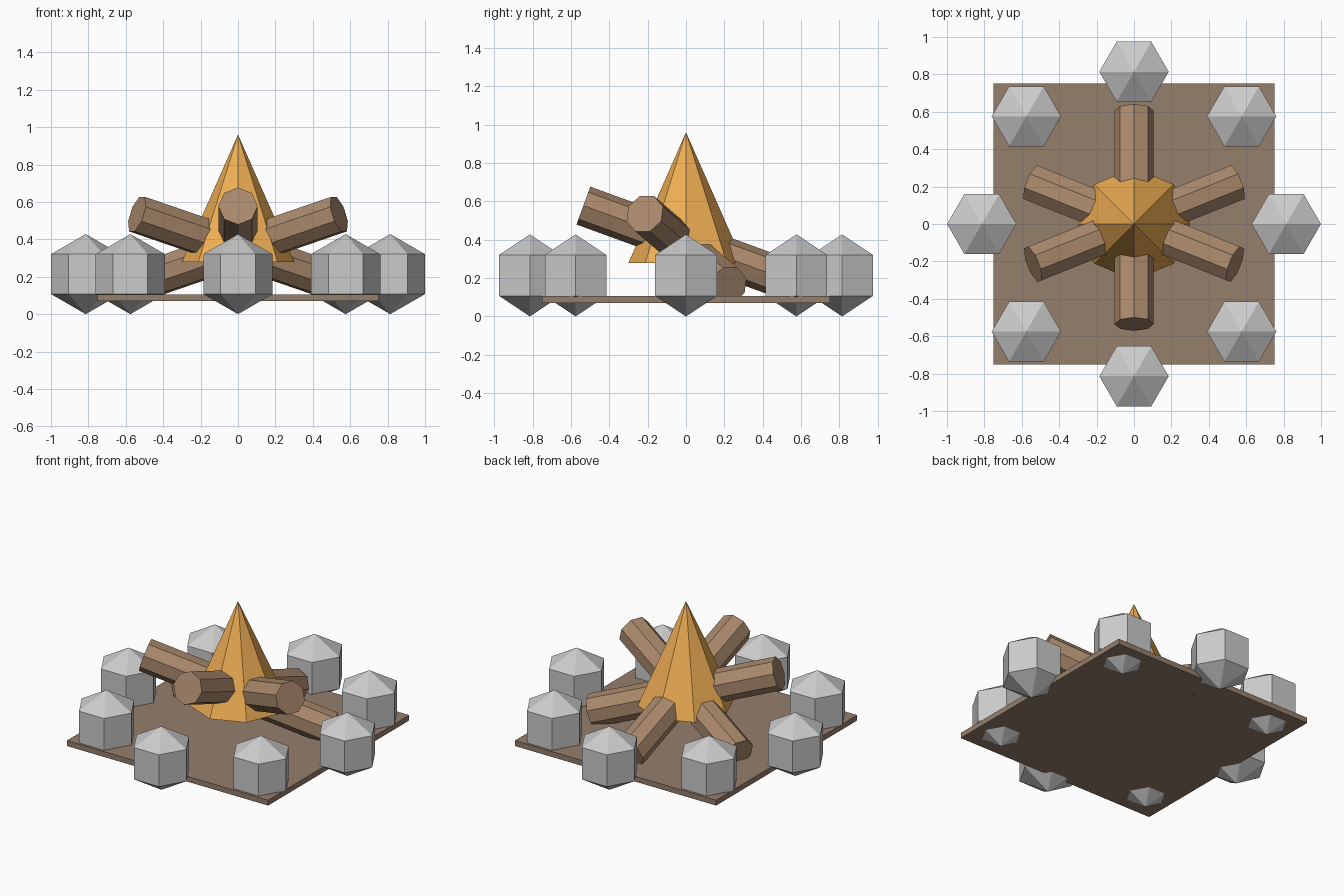
import bpy, bmesh
from math import cos, sin, pi, radians
from mathutils import Vector, Matrix

if "Cube" in bpy.data.objects:
    bpy.data.objects.remove(bpy.data.objects["Cube"])


def material(name, color):
    m = bpy.data.materials.new(name)
    m.diffuse_color = (*color, 1)
    m.use_nodes = True
    m.node_tree.nodes["Principled BSDF"].inputs["Base Color"].default_value = m.diffuse_color
    return m


def add_object(name, bm, mat=None):
    bmesh.ops.recalc_face_normals(bm, faces=bm.faces)
    me = bpy.data.meshes.new(name)
    bm.to_mesh(me)
    bm.free()
    ob = bpy.data.objects.new(name, me)
    bpy.context.collection.objects.link(ob)
    if mat:
        me.materials.append(mat)
    return ob


def lathe(profile, sides, roll=0.0):
    """Faceted solid from (radius, z) rings; radius 0 makes a pole, open ends are capped."""
    bm = bmesh.new()
    rings = []
    for r, z in profile:
        n = sides if r > 0 else 1
        rings.append([bm.verts.new((r * cos(roll + 2 * pi * i / sides),
                                    r * sin(roll + 2 * pi * i / sides), z)) for i in range(n)])
    for a, b in zip(rings, rings[1:]):
        for i in range(sides):
            j = (i + 1) % sides
            quad = [a[i % len(a)], a[j % len(a)], b[j % len(b)], b[i % len(b)]]
            bm.faces.new(list(dict.fromkeys(quad)))
    for ring in (rings[0], rings[-1]):
        if len(ring) > 1:
            bm.faces.new(ring)
    return bm


earth = material("earth", (0.30, 0.21, 0.15))
wood = material("wood", (0.40, 0.25, 0.15))
fire = material("fire", (0.87, 0.43, 0.09))

# Square ground plate
bm = bmesh.new()
bmesh.ops.create_cube(bm, size=1, matrix=Matrix.Translation((0, 0, 0.088)) @ Matrix.Diagonal((1.5, 1.5, 0.036, 1)))
add_object("ground_plate", bm, earth)

# Ring of eight six-sided stones
R = 0.214
stone_profile = [(0, 0), (R * sin(pi / 3), R / 2), (R * sin(pi / 3), R * 1.5), (0, 2 * R)]
for i in range(8):
    a = i * pi / 4
    stone = add_object(f"stone_{i + 1}", lathe(stone_profile, 6))
    stone.location = (0.814 * cos(a), 0.814 * sin(a), 0)

# Three crossing logs, each from a low back end to a high front end
logs = [((0, 0.605, 0.163), (0, -0.535, 0.578), 0),
        ((-0.545, 0.22, 0.162), (0.54, -0.215, 0.535), 22.5),
        ((0.545, 0.22, 0.162), (-0.54, -0.215, 0.535), 22.5)]
for i, (low, high, roll) in enumerate(logs):
    low, high = Vector(low), Vector(high)
    axis = high - low
    log = add_object(f"log_{i + 1}", lathe([(0.105, 0), (0.105, axis.length)], 8, radians(roll)), wood)
    log.rotation_euler = axis.to_track_quat('Z', 'Y').to_euler()
    log.location = low

# Flame cone
add_object("flame", lathe([(0.3, 0.28), (0, 0.96)], 8), fire)
